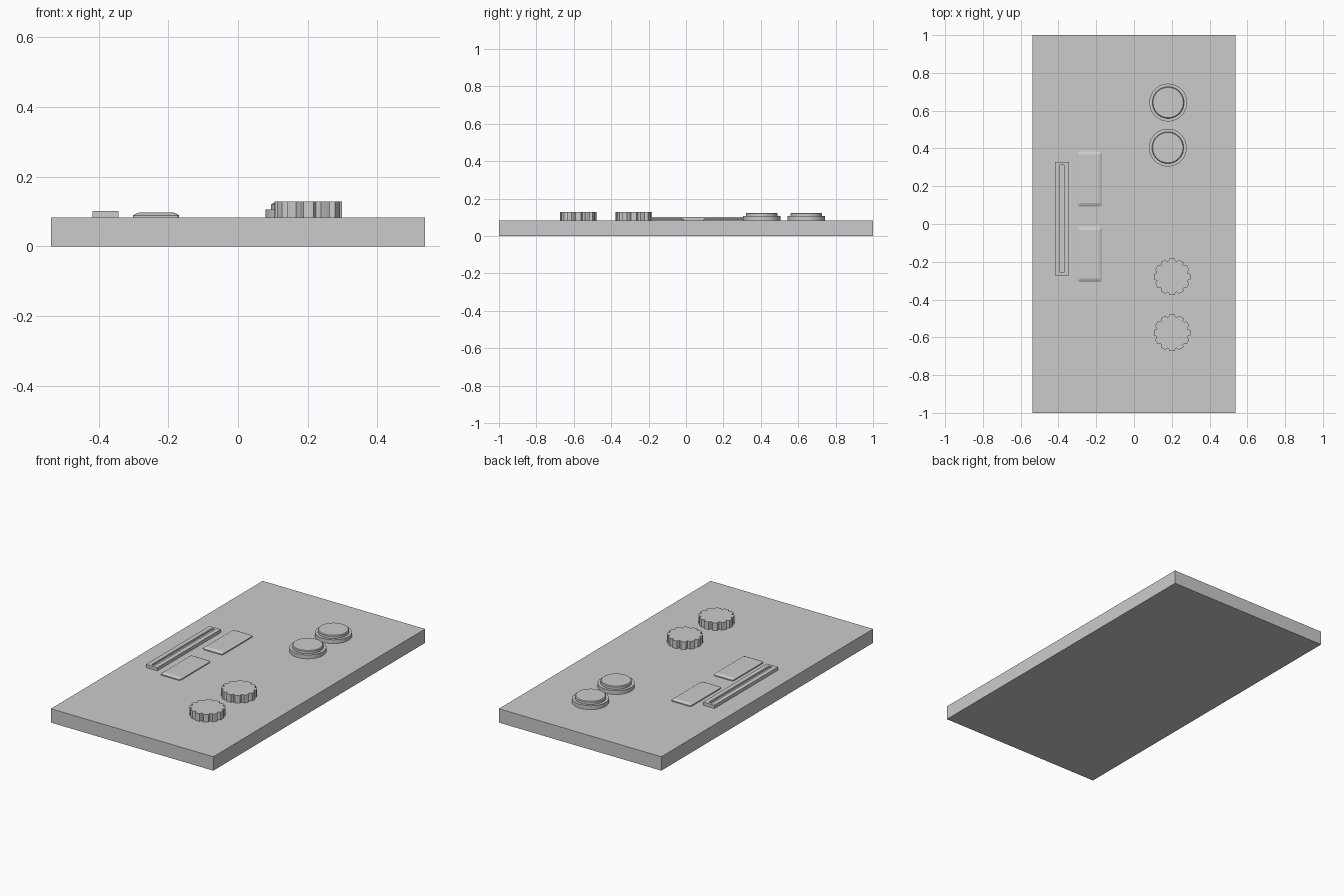
import bpy, bmesh
from math import cos, sin, pi

if "Cube" in bpy.data.objects:
    bpy.data.objects.remove(bpy.data.objects["Cube"])

TOP = 0.083  # top surface of the panel


def loft(name, rings, location=(0, 0, 0)):
    """Skin matching rings of points and cap both ends."""
    bm = bmesh.new()
    loops = [[bm.verts.new(p) for p in ring] for ring in rings]
    n = len(loops[0])
    for a, b in zip(loops, loops[1:]):
        for i in range(n):
            j = (i + 1) % n
            bm.faces.new((a[i], a[j], b[j], b[i]))
    bm.faces.new(loops[0][::-1])
    bm.faces.new(loops[-1])
    bmesh.ops.recalc_face_normals(bm, faces=bm.faces)
    mesh = bpy.data.meshes.new(name)
    bm.to_mesh(mesh)
    bm.free()
    ob = bpy.data.objects.new(name, mesh)
    ob.location = location
    bpy.context.collection.objects.link(ob)
    return ob


def smooth(ob):
    bpy.ops.object.select_all(action='DESELECT')
    ob.select_set(True)
    bpy.context.view_layer.objects.active = ob
    bpy.ops.object.shade_smooth_by_angle()


def rect(hx, hy, z):
    return [(-hx, -hy, z), (hx, -hy, z), (hx, hy, z), (-hx, hy, z)]


def round_rect(hx, hy, r, z, steps=3):
    pts = []
    for k, (sx, sy) in enumerate([(1, 1), (-1, 1), (-1, -1), (1, -1)]):
        for i in range(steps + 1):
            a = pi / 2 * (k + i / steps)
            pts.append((sx * (hx - r) + r * cos(a), sy * (hy - r) + r * sin(a), z))
    return pts


def circle(r, z, n=48):
    return [(r * cos(2 * pi * i / n), r * sin(2 * pi * i / n), z) for i in range(n)]


def fluted(r, depth, z, lobes=12):
    # broad lobes separated by narrow rounded notches
    profile = [(-0.5, 1), (-0.38, 0.7), (-0.28, 0), (0, 0), (0.28, 0), (0.38, 0.7)]
    pts = []
    for k in range(lobes):
        for t, d in profile:
            a = 2 * pi * (k + t) / lobes
            pts.append(((r - depth * d) * cos(a), (r - depth * d) * sin(a), z))
    return pts


# Base panel
loft("panel", [rect(0.537, 1, 0), rect(0.537, 1, TOP)])

# Stepped round buttons
for i, (x, y) in enumerate([(0.181, 0.643), (0.179, 0.404)]):
    smooth(loft(f"button_{i + 1}",
                [circle(0.1, 0), circle(0.1, 0.023), circle(0.084, 0.023),
                 circle(0.084, 0.037), circle(0.08, 0.041)], (x, y, TOP)))

# Fluted knobs
for i, y in enumerate([-0.279, -0.576]):
    smooth(loft(f"knob_{i + 1}", [fluted(0.097, 0.013, 0), fluted(0.097, 0.013, 0.046)],
                (0.202, y, TOP)))

# Bevelled rectangular pads
for i, y in enumerate([0.239, -0.16]):
    loft(f"pad_{i + 1}",
         [round_rect(0.066, 0.146, 0.012, 0), round_rect(0.066, 0.146, 0.012, 0.006),
          round_rect(0.059, 0.139, 0.010, 0.010), round_rect(0.049, 0.129, 0.005, 0.014)],
         (-0.235, y, TOP))

# Slider track with a recessed slot
loft("slider_track",
     [rect(0.0375, 0.30, 0), rect(0.0375, 0.30, 0.019),
      rect(0.0105, 0.284, 0.019), rect(0.0105, 0.284, 0.008)],
     (-0.3805, 0.028, TOP))
